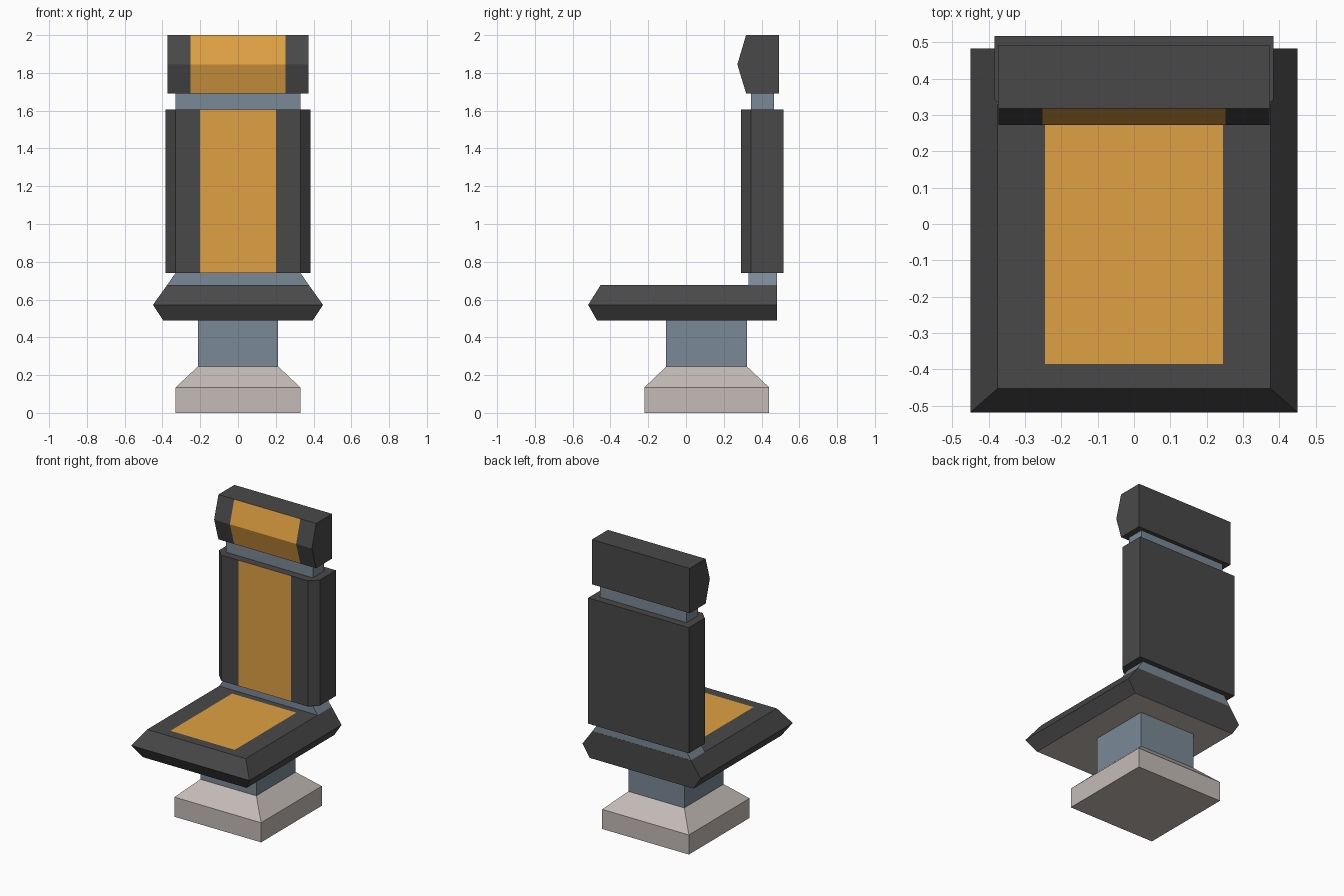
import bpy, bmesh
from mathutils import Vector

if "Cube" in bpy.data.objects:
    bpy.data.objects.remove(bpy.data.objects["Cube"])


def material(name, rgb):
    m = bpy.data.materials.new(name)
    m.diffuse_color = (*rgb, 1)
    m.use_nodes = True
    m.node_tree.nodes["Principled BSDF"].inputs["Base Color"].default_value = m.diffuse_color
    return m


DARK = material("dark grey upholstery", (0.066, 0.066, 0.066))
ORANGE = material("orange fabric", (0.74, 0.355, 0.056))
STEEL = material("blue grey steel", (0.195, 0.25, 0.305))
BEIGE = material("warm grey base", (0.55, 0.50, 0.47))


def loft(name, rings, mats, cuts=(), rule=None):
    """Skin equal-length rings of points, cap the ends; cut chosen faces and colour by rule.
    cuts: (face test, plane point, plane normal); rule(centre, normal) -> material index."""
    bm = bmesh.new()
    vs = [[bm.verts.new(p) for p in r] for r in rings]
    n = len(vs[0])
    for a, b in zip(vs, vs[1:]):
        for i in range(n):
            j = (i + 1) % n
            bm.faces.new((a[i], a[j], b[j], b[i]))
    bm.faces.new(vs[0][::-1])
    bm.faces.new(vs[-1])
    bmesh.ops.recalc_face_normals(bm, faces=bm.faces)
    for test, co, no in cuts:
        bm.normal_update()
        faces = [f for f in bm.faces if test(f.normal)]
        geom = faces + list({e for f in faces for e in f.edges}) + list({v for f in faces for v in f.verts})
        bmesh.ops.bisect_plane(bm, geom=geom, plane_co=co, plane_no=no, dist=1e-5)
    bm.normal_update()
    if rule:
        for f in bm.faces:
            f.material_index = rule(f.calc_center_median(), f.normal)
    me = bpy.data.meshes.new(name)
    bm.to_mesh(me)
    bm.free()
    for m in mats:
        me.materials.append(m)
    ob = bpy.data.objects.new(name, me)
    bpy.context.collection.objects.link(ob)
    return ob


def rect(x, y0, y1, z):
    return [(-x, y0, z), (x, y0, z), (x, y1, z), (-x, y1, z)]


def facing_front(n):
    return n.y < -0.9


def facing_up(n):
    return n.z > 0.9


def side_cuts(test, x):
    return [(test, Vector((s * x, 0, 0)), Vector((1, 0, 0))) for s in (-1, 1)]


# Pedestal base and stem
loft("base", [rect(0.33, -0.22, 0.44, 0), rect(0.33, -0.22, 0.44, 0.135),
              rect(0.213, -0.105, 0.323, 0.245)], [BEIGE])
loft("stem", [rect(0.213, -0.105, 0.323, 0.245), rect(0.213, -0.105, 0.323, 0.49)], [STEEL])

# Seat cushion with orange panel on top and warm grey underside
seat_cuts = side_cuts(facing_up, 0.245) + [
    (facing_up, Vector((0, y, 0)), Vector((0, 1, 0))) for y in (-0.385, 0.285)]


def seat_rule(c, n):
    if n.z < -0.9:
        return 2
    return int(facing_up(n) and abs(c.x) < 0.245 and -0.385 < c.y < 0.285)


loft("seat", [rect(0.395, -0.47, 0.483, 0.488), rect(0.45, -0.518, 0.483, 0.572),
              rect(0.375, -0.452, 0.483, 0.677)], [DARK, ORANGE, BEIGE], seat_cuts, seat_rule)

# Steel links below the backrest and below the headrest
loft("backrest_link", [rect(0.375, 0.33, 0.482, 0.677), rect(0.33, 0.33, 0.482, 0.742)], [STEEL])
loft("headrest_link", [rect(0.33, 0.343, 0.465, 1.605), rect(0.33, 0.343, 0.465, 1.692)], [STEEL])

# Backrest with chamfered front corners and orange stripe
back = [(-0.33, 0.29), (0.33, 0.29), (0.383, 0.343), (0.383, 0.517), (-0.383, 0.517), (-0.383, 0.343)]
loft("backrest", [[(x, y, z) for x, y in back] for z in (0.74, 1.605)], [DARK, ORANGE],
     side_cuts(facing_front, 0.2),
     lambda c, n: int(facing_front(n) and abs(c.x) < 0.2))

# Headrest with pointed front and orange stripe
head = [(0.318, 1.692), (0.272, 1.845), (0.318, 2.0), (0.492, 2.0), (0.492, 1.692)]
loft("headrest", [[(x, y, z) for y, z in head] for x in (-0.372, 0.372)], [DARK, ORANGE],
     side_cuts(facing_front, 0.252),
     lambda c, n: int(facing_front(n) and abs(c.x) < 0.252))
